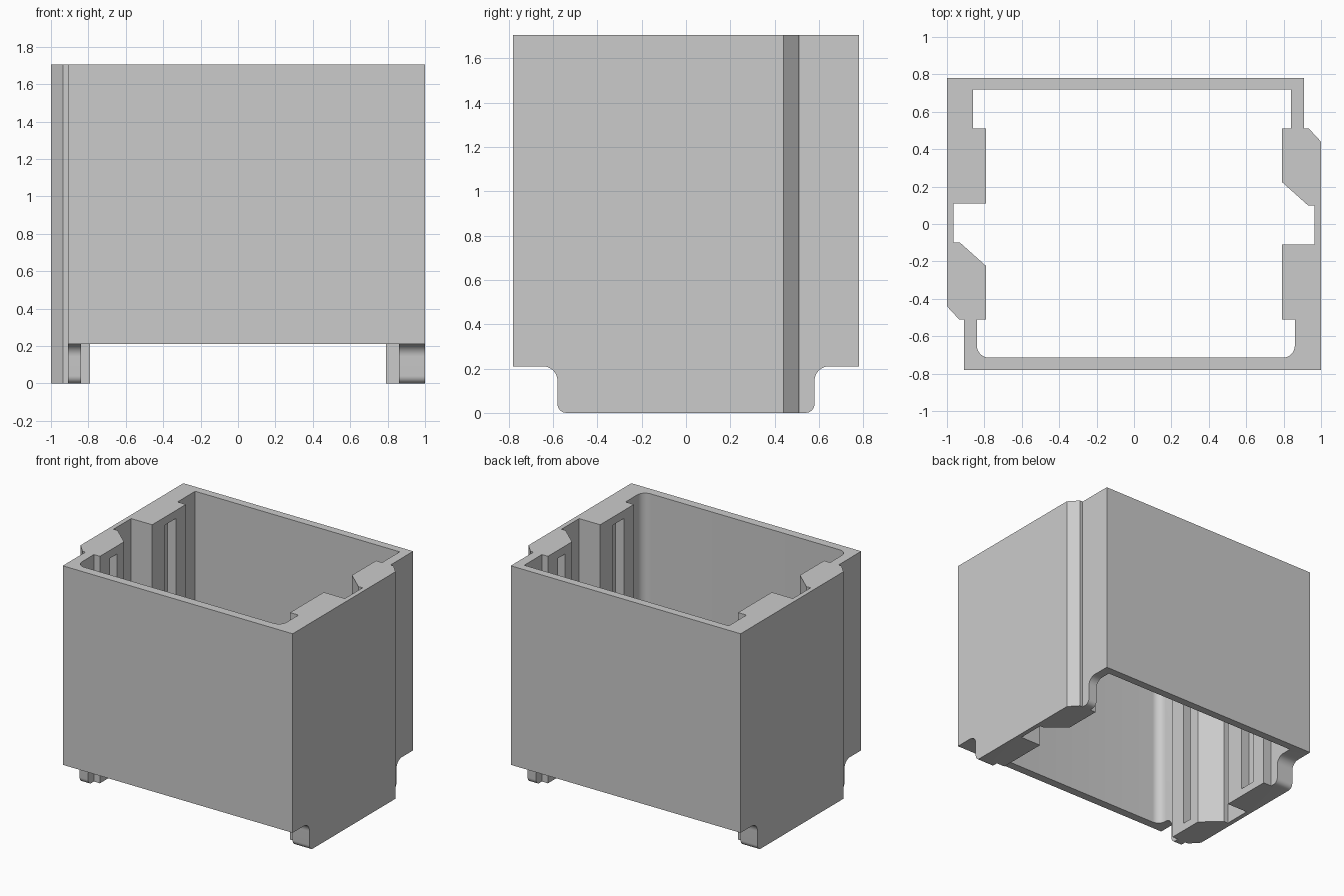
import bpy, bmesh, math
from mathutils import Vector

if "Cube" in bpy.data.objects:
    bpy.data.objects.remove(bpy.data.objects["Cube"], do_unlink=True)

HEIGHT, FOOT = 1.705, 0.21

grey = bpy.data.materials.new("plain grey")
grey.use_nodes = True
grey.diffuse_color = (0.6, 0.6, 0.6, 1)
grey.node_tree.nodes["Principled BSDF"].inputs["Base Color"].default_value = (0.6, 0.6, 0.6, 1)


def rounded(points):
    """Closed 2D outline; a third value on a point rounds that corner."""
    out = []
    n = len(points)
    for i, p in enumerate(points):
        c = Vector(p[:2])
        if len(p) == 2:
            out.append(c)
            continue
        a = (Vector(points[i - 1][:2]) - c).normalized() * p[2]
        b = (Vector(points[(i + 1) % n][:2]) - c).normalized() * p[2]
        for k in range(9):
            t = k / 8 * math.pi / 2
            out.append(c + a * (1 - math.sin(t)) + b * (1 - math.cos(t)))
    return out


def prism(name, points, low, high, axis="z"):
    """Extrude an outline along z, or a (y, z) outline along x."""
    def place(p, h):
        return (p.x, p.y, h) if axis == "z" else (h, p.x, p.y)
    bm = bmesh.new()
    outline = rounded(points)
    face = bm.faces.new([bm.verts.new(place(p, low)) for p in outline])
    ext = bmesh.ops.extrude_face_region(bm, geom=[face])
    moved = [v for v in ext["geom"] if isinstance(v, bmesh.types.BMVert)]
    shift = Vector((0, 0, high - low)) if axis == "z" else Vector((high - low, 0, 0))
    bmesh.ops.translate(bm, verts=moved, vec=shift)
    bmesh.ops.recalc_face_normals(bm, faces=bm.faces)
    mesh = bpy.data.meshes.new(name)
    bm.to_mesh(mesh)
    bm.free()
    mesh.materials.append(grey)
    obj = bpy.data.objects.new(name, mesh)
    bpy.context.collection.objects.link(obj)
    return obj


def cut(target, cutter):
    cutter.hide_render = True
    mod = target.modifiers.new("cut", "BOOLEAN")
    mod.operation, mod.solver, mod.object = "DIFFERENCE", "EXACT", cutter
    bpy.context.view_layer.objects.active = target
    bpy.ops.object.modifier_apply(modifier=mod.name)
    bpy.data.objects.remove(cutter, do_unlink=True)


# Outer body, with a chamfered step on two opposite corners
step = [(-1, -0.44), (-0.935, -0.51), (-0.91, -0.51), (-0.91, -0.78)]
housing = prism("housing_sleeve", step + [(1, -0.78)]
                + [(-x, -y) for x, y in step] + [(-1, 0.78)], 0, HEIGHT)

# Side wall interior: tall pad, slot and sloped clip, repeated by half turn
clip = [(-0.86, 0.51), (-0.79, 0.51), (-0.79, 0.11), (-0.965, 0.11),
        (-0.965, -0.1), (-0.93, -0.1), (-0.79, -0.225), (-0.79, -0.51), (-0.84, -0.51)]
inner = (clip + [(-0.84, -0.715, 0.065), (0.86, -0.715, 0.065)]
         + [(-x, -y) for x, y in clip] + [(0.84, 0.72), (-0.86, 0.72)])
cut(housing, prism("opening_cutter", inner, -0.1, HEIGHT + 0.1))

# Raise the front and back lower edges, leaving rounded feet on the sides
for s in (-1, 1):
    side = [(s * 0.9, FOOT), (s * 0.58, FOOT, 0.065)]
    corner = [(s * (0.58 - 0.04 * math.sin(t)), 0.04 - 0.04 * math.cos(t))
              for t in (0,)]
    cut(housing, prism("edge_cutter", side + corner + [(s * 0.58, -0.1), (s * 0.9, -0.1)],
                       -1.2, 1.2, "x"))

# Round the lower corners of the feet
foot_edges = bmesh.new()
foot_edges.from_mesh(housing.data)
edges = [e for e in foot_edges.edges
         if all(abs(v.co.z) < 0.001 and abs(abs(v.co.y) - 0.58) < 0.001 for v in e.verts)]
bmesh.ops.bevel(foot_edges, geom=edges, offset=0.04, segments=6, profile=0.5, affect="EDGES")
foot_edges.to_mesh(housing.data)
foot_edges.free()

# Guide grooves in the pads and clips, closed at top and bottom
for s in (-1, 1):
    for near, far in ((0.26, 0.39), (-0.39, -0.31)):
        box = [(s * 0.86, -s * near), (s * 0.7, -s * near),
               (s * 0.7, -s * far), (s * 0.86, -s * far)]
        cut(housing, prism("groove_cutter", box, 0.06, HEIGHT - 0.06))

bpy.ops.object.select_all(action="DESELECT")
housing.select_set(True)
bpy.context.view_layer.objects.active = housing
bpy.ops.object.shade_smooth_by_angle(angle=math.radians(30))
